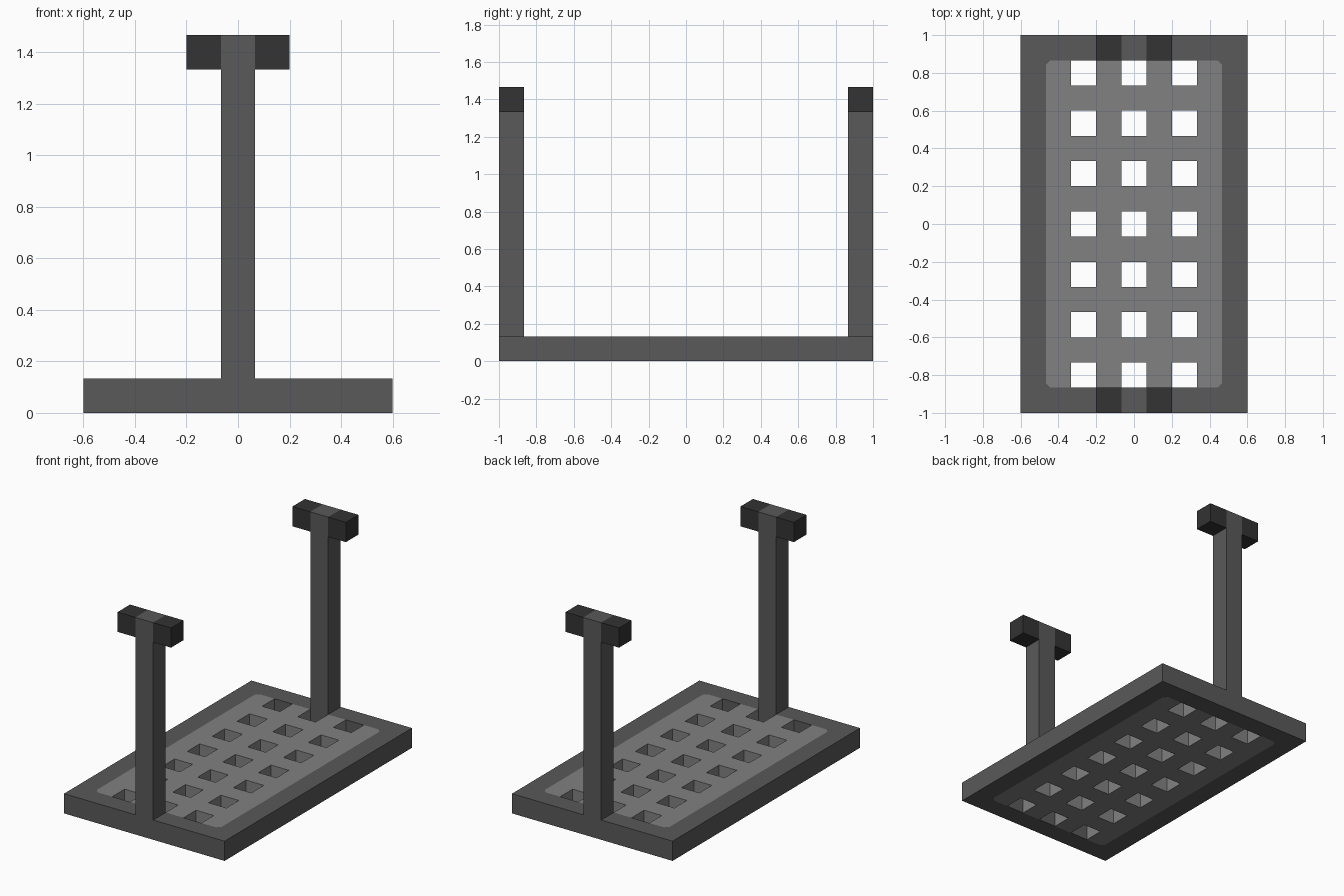
import bpy
import bmesh

cube = bpy.data.objects.get("Cube")
if cube:
    bpy.data.objects.remove(cube, do_unlink=True)

U = 2 / 30          # modelling unit: the tray is 30 units long
T = 2 * U           # thickness of tray, posts and grips
C = 0.025           # cut corner of the pale panel


def material(name, value):
    mat = bpy.data.materials.new(name)
    mat.use_nodes = True
    colour = (value, value, value, 1)
    mat.diffuse_color = colour
    bsdf = mat.node_tree.nodes["Principled BSDF"]
    bsdf.inputs["Base Color"].default_value = colour
    bsdf.inputs["Roughness"].default_value = 0.8
    return mat


frame_grey = material("frame grey", 0.1)
panel_grey = material("panel grey", 0.22)
grip_black = material("grip black", 0.033)


def add_object(name, bm, *mats):
    mesh = bpy.data.meshes.new(name)
    bm.to_mesh(mesh)
    bm.free()
    for mat in mats:
        mesh.materials.append(mat)
    obj = bpy.data.objects.new(name, mesh)
    bpy.context.collection.objects.link(obj)
    return obj


def box(name, centre, size, mat):
    bm = bmesh.new()
    bmesh.ops.create_cube(bm, size=1)
    bmesh.ops.scale(bm, vec=size, verts=bm.verts)
    bmesh.ops.translate(bm, vec=centre, verts=bm.verts)
    return add_object(name, bm, mat)


# Tray: sheet of cells with 3 x 7 square holes, thickened downwards
px, py = 7 * U, 13 * U
xs = [-9 * U, -px, -px + C] + [i * U for i in (-5, -3, -1, 1, 3, 5)] + [px - C, px, 9 * U]
ys = [-15 * U, -py, -py + C] + [i * U for i in range(-11, 12, 2)] + [py - C, py, 15 * U]
bm = bmesh.new()
grid = [[bm.verts.new((x, y, T)) for y in ys] for x in xs]


def is_hole(x, y):
    column = abs(x) < U or 3 * U < abs(x) < 5 * U
    row = abs(y) < py and round((y / U + 13) // 2) % 2 == 0
    return column and row


for i in range(len(xs) - 1):
    for j in range(len(ys) - 1):
        x, y = (xs[i] + xs[i + 1]) / 2, (ys[j] + ys[j + 1]) / 2
        if is_hole(x, y):
            continue
        quad = [grid[i][j], grid[i + 1][j], grid[i + 1][j + 1], grid[i][j + 1]]
        if px - C < abs(x) < px and py - C < abs(y) < py:
            # Panel corner: split diagonally, outer half belongs to the frame
            k = max(range(4), key=lambda n: abs(quad[n].co.x) + abs(quad[n].co.y))
            q = quad[k:] + quad[:k]
            bm.faces.new((q[0], q[1], q[3])).material_index = 0
            bm.faces.new((q[1], q[2], q[3])).material_index = 1
        else:
            face = bm.faces.new(quad)
            face.material_index = int(abs(x) < px and abs(y) < py)
bmesh.ops.delete(bm, geom=[v for v in bm.verts if not v.link_faces], context='VERTS')
tray = add_object("tray", bm, frame_grey, panel_grey)
thick = tray.modifiers.new("thickness", 'SOLIDIFY')
thick.thickness = T
thick.offset = -1

# Posts with a dark grip on each side of the top
for end, sy in (("front", -1), ("back", 1)):
    y = sy * 14 * U
    box(end + "_post", (0, y, 12 * U), (T, T, 20 * U), frame_grey)
    for side, sx in (("right", -1), ("left", 1)):
        box(f"{end}_{side}_grip", (sx * 2 * U, y, 21 * U), (T, T, T), grip_black)
